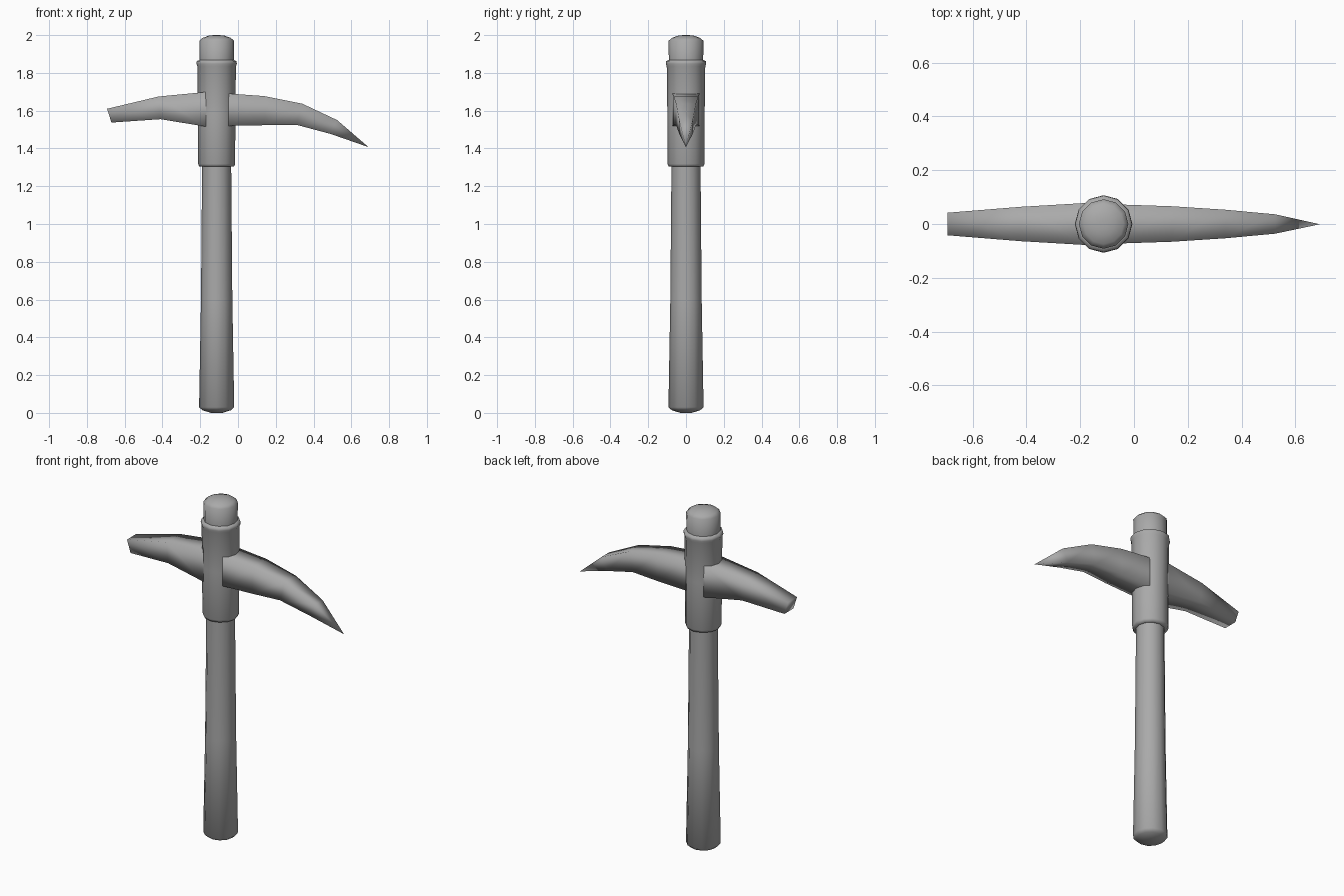
import bpy, bmesh, math

if "Cube" in bpy.data.objects:
    bpy.data.objects.remove(bpy.data.objects["Cube"])

AXIS_X = -0.113   # handle axis
SIDES = 12

# Dark grey finish shared by all parts
GREY = bpy.data.materials.new("dark_grey")
GREY.diffuse_color = (0.4, 0.4, 0.4, 1.0)
GREY.use_nodes = True
GREY.node_tree.nodes["Principled BSDF"].inputs["Base Color"].default_value = GREY.diffuse_color


def finish(bm, name, angle):
    bmesh.ops.recalc_face_normals(bm, faces=bm.faces)
    me = bpy.data.meshes.new(name)
    bm.to_mesh(me)
    bm.free()
    me.materials.append(GREY)
    ob = bpy.data.objects.new(name, me)
    bpy.context.collection.objects.link(ob)
    bpy.ops.object.select_all(action='DESELECT')
    ob.select_set(True)
    bpy.context.view_layer.objects.active = ob
    bpy.ops.object.shade_smooth_by_angle(angle=math.radians(angle))
    return ob


def skin(bm, rings):
    for a, b in zip(rings, rings[1:]):
        n = len(a)
        for i in range(n):
            j = (i + 1) % n
            bm.faces.new((a[i], a[j], b[j], b[i]))


def lathe(name, profile):
    """Closed round part from (radius, z) pairs."""
    bm = bmesh.new()
    rings = []
    for r, z in profile:
        rings.append([bm.verts.new((AXIS_X + r * math.cos(2 * math.pi * i / SIDES),
                                    r * math.sin(2 * math.pi * i / SIDES), z))
                      for i in range(SIDES)])
    skin(bm, rings)
    bm.faces.new(rings[0])
    bm.faces.new(rings[-1])
    return finish(bm, name, 100)


def blade(name, stations):
    """Box-section blade from (x_top, z_top, x_bottom, z_bottom, half_width)."""
    bm = bmesh.new()
    rings = []
    for xt, zt, xb, zb, w in stations:
        rings.append([bm.verts.new(p) for p in
                      ((xt, -w, zt), (xt, w, zt), (xb, w, zb), (xb, -w, zb))])
    skin(bm, rings)
    bm.faces.new(rings[0])
    bm.faces.new(rings[-1])
    bmesh.ops.remove_doubles(bm, verts=bm.verts, dist=0.004)
    return finish(bm, name, 150)


# Wooden shaft running through the head
lathe("handle", [(0.03, 0.0), (0.075, 0.014), (0.093, 0.03), (0.083, 0.6),
                 (0.077, 1.3), (0.084, 1.6), (0.091, 1.86), (0.092, 1.97),
                 (0.075, 1.985), (0.042, 1.997), (0.015, 2.0)])

# Metal sleeve around the shaft
lathe("collar", [(0.074, 1.303), (0.092, 1.304), (0.098, 1.318), (0.099, 1.6),
                 (0.102, 1.835), (0.107, 1.848), (0.105, 1.862), (0.088, 1.87)])

# Pointed pick
blade("pick_blade", [(-0.115, 1.692, -0.115, 1.515, 0.076),
                     (-0.04, 1.69, -0.04, 1.52, 0.072),
                     (0.14, 1.677, 0.14, 1.523, 0.066),
                     (0.34, 1.637, 0.31, 1.525, 0.053),
                     (0.525, 1.55, 0.49, 1.477, 0.036),
                     (0.692, 1.408, 0.691, 1.407, 0.001)])

# Blunt adze
blade("adze_blade", [(-0.115, 1.702, -0.115, 1.508, 0.082),
                     (-0.18, 1.698, -0.18, 1.517, 0.078),
                     (-0.42, 1.675, -0.41, 1.555, 0.064),
                     (-0.693, 1.61, -0.67, 1.537, 0.042)])
